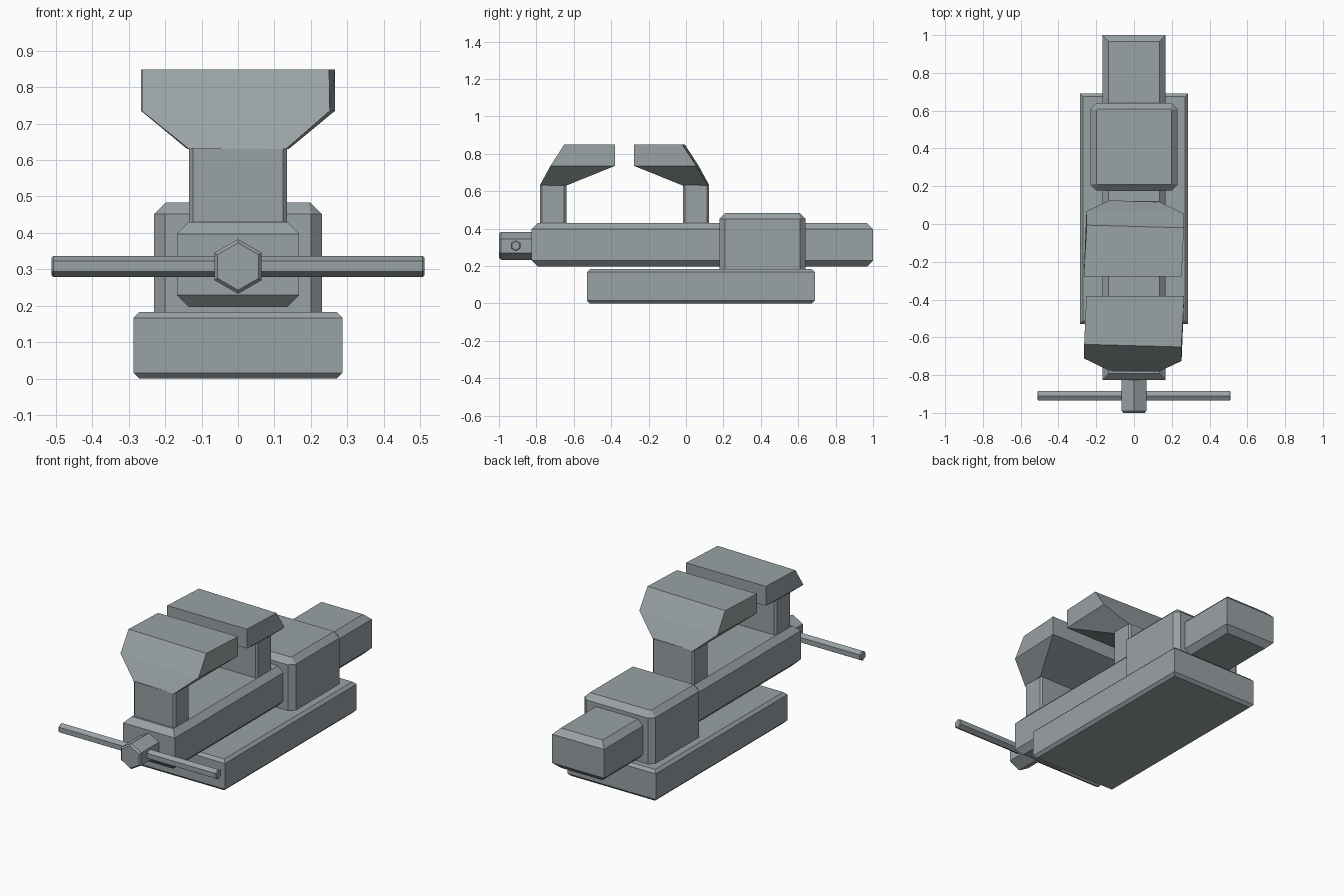
import bpy, bmesh, math
from mathutils import Matrix

if "Cube" in bpy.data.objects:
    bpy.data.objects.remove(bpy.data.objects["Cube"])

steel = bpy.data.materials.new("blue grey steel")
steel.diffuse_color = (0.32, 0.36, 0.375, 1)
steel.use_nodes = True
steel.node_tree.nodes["Principled BSDF"].inputs["Base Color"].default_value = steel.diffuse_color


def finish(name, bm):
    bmesh.ops.recalc_face_normals(bm, faces=bm.faces[:])
    me = bpy.data.meshes.new(name)
    bm.to_mesh(me)
    bm.free()
    me.materials.append(steel)
    ob = bpy.data.objects.new(name, me)
    bpy.context.collection.objects.link(ob)
    return ob


def loft(name, rings):
    """Closed solid through rings with equal point counts."""
    bm = bmesh.new()
    loops = [[bm.verts.new(p) for p in r] for r in rings]
    n = len(loops[0])
    for a, b in zip(loops, loops[1:]):
        for i in range(n):
            j = (i + 1) % n
            bm.faces.new((a[i], a[j], b[j], b[i]))
    bm.faces.new(loops[0][::-1])
    bm.faces.new(loops[-1])
    return finish(name, bm)


def rect(x, y0, y1, z, inset=0.0, corner=0.0):
    x, y0, y1 = x - inset, y0 + inset, y1 - inset
    c = corner
    if not c:
        return [(-x, y0, z), (x, y0, z), (x, y1, z), (-x, y1, z)]
    return [(-x + c, y0, z), (x - c, y0, z), (x, y0 + c, z), (x, y1 - c, z),
            (x - c, y1, z), (-x + c, y1, z), (-x, y1 - c, z), (-x, y0 + c, z)]


def slab(name, x, y0, y1, z0, z1, c):
    """Box with chamfered top and bottom rims."""
    return loft(name, [rect(x, y0, y1, z0, c), rect(x, y0, y1, z0 + c),
                       rect(x, y0, y1, z1 - c), rect(x, y0, y1, z1, c)])


def hexagon_rod(name, axis, a, b, center, radius, c):
    """Six-sided rod, point upward, with chamfered ends."""
    rings = []
    for t, r in ((a, radius - c), (a + c, radius), (b - c, radius), (b, radius - c)):
        ring = []
        for k in range(6):
            ang = math.pi / 2 + k * math.pi / 3
            h, v = center[0] + r * math.cos(ang), center[1] + r * math.sin(ang)
            ring.append((t, h, v) if axis == "x" else (h, t, v))
        rings.append(ring)
    return loft(name, rings)


# base plate and sliding bar
slab("base_plate", 0.287, -0.53, 0.69, 0.0, 0.183, 0.016)
slab("slide_bar", 0.168, -0.825, 1.0, 0.196, 0.43, 0.033)

# fixed housing around the bar, corners chamfered
loft("housing", [rect(0.23, 0.178, 0.64, 0.17, 0, 0.03),
                 rect(0.23, 0.178, 0.64, 0.452, 0, 0.03),
                 rect(0.23, 0.178, 0.64, 0.484, 0.032, 0.004)])

# clamping screw head and turning handle
hexagon_rod("screw_head", "y", -1.0, -0.80, (0, 0.308), 0.075, 0.01)
hexagon_rod("turn_handle", "x", -0.512, 0.512, (-0.91, 0.308), 0.029, 0.005)

# jaws: slightly skewed, the rear one is the front one turned half round
turn = Matrix.Rotation(math.pi, 4, "Z")
for name, flip in (("front", False), ("rear", True)):
    post = loft(name + "_jaw_post", [rect(0.135, -0.78, -0.64, z, 0, 0.011)
                                     for z in (0.415, 0.632)])
    head = loft(name + "_jaw_head", [
        [(-0.134, -0.775, 0.63), (0.131, -0.782, 0.63), (0.139, -0.64, 0.63), (-0.131, -0.64, 0.63)],
        [(-0.264, -0.712, 0.735), (0.252, -0.725, 0.735), (0.266, -0.38, 0.735), (-0.252, -0.38, 0.735)],
        [(-0.264, -0.637, 0.849), (0.250, -0.651, 0.849), (0.266, -0.38, 0.849), (-0.252, -0.38, 0.849)]])
    if flip:
        for ob in (post, head):
            ob.data.transform(Matrix.Translation((0, -0.657, 0)) @ turn)
